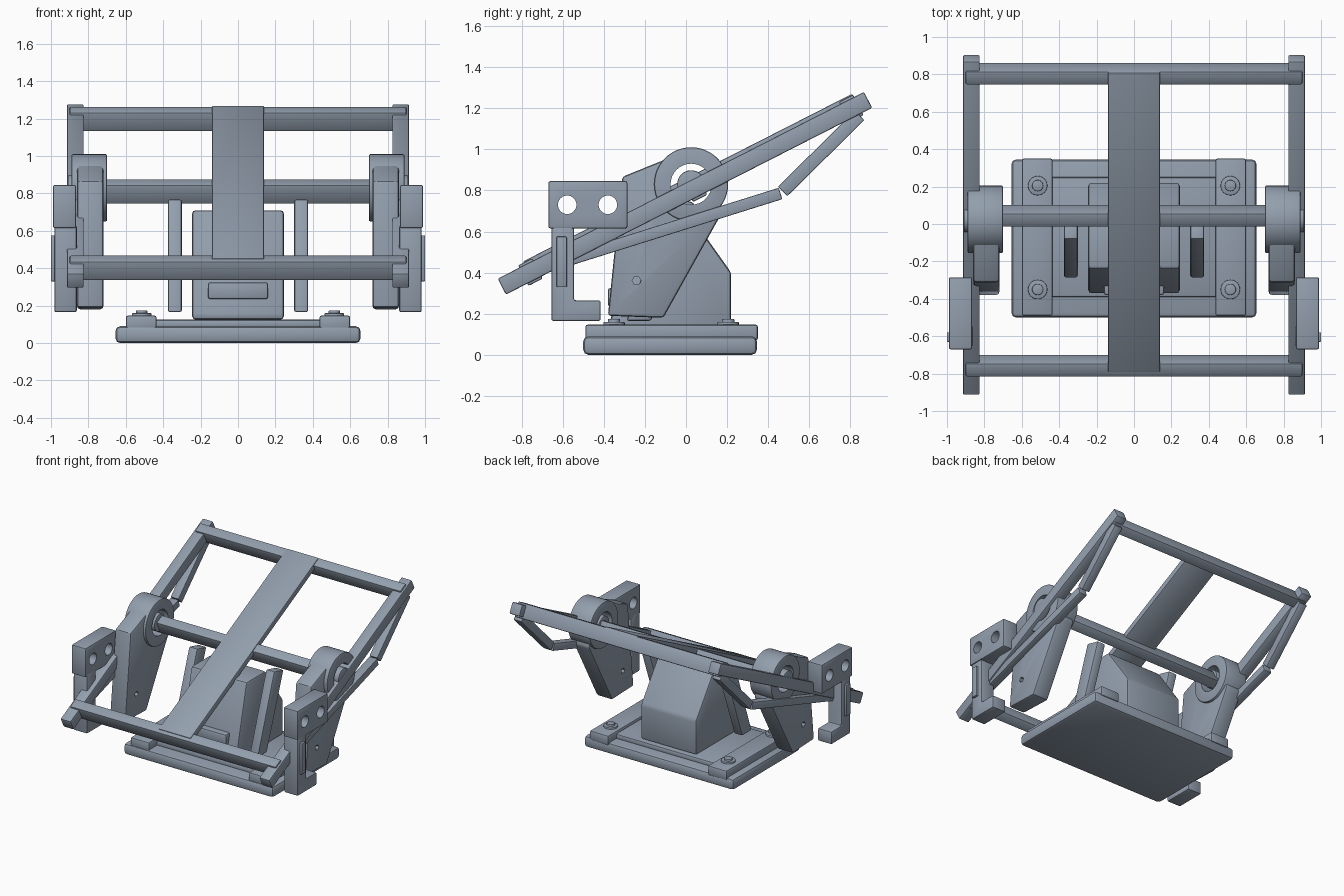
import bpy, bmesh
from math import sin, cos, pi, radians
from mathutils import Vector

if "Cube" in bpy.data.objects:
    bpy.data.objects.remove(bpy.data.objects["Cube"])

steel = bpy.data.materials.new("blue_grey_steel")
steel.use_nodes = True
steel.diffuse_color = (0.29, 0.345, 0.42, 1)
steel.node_tree.nodes["Principled BSDF"].inputs["Base Color"].default_value = steel.diffuse_color


def finish(name, bm, bevel, cutters=()):
    bmesh.ops.recalc_face_normals(bm, faces=bm.faces)
    mesh = bpy.data.meshes.new(name)
    bm.to_mesh(mesh)
    bm.free()
    mesh.materials.append(steel)
    obj = bpy.data.objects.new(name, mesh)
    bpy.context.collection.objects.link(obj)
    bpy.ops.object.select_all(action='DESELECT')
    obj.select_set(True)
    bpy.context.view_layer.objects.active = obj
    if bevel:
        mod = obj.modifiers.new("edge", 'BEVEL')
        mod.width, mod.segments, mod.limit_method = bevel, 2, 'ANGLE'
        mod.angle_limit = radians(20)
        bpy.ops.object.modifier_apply(modifier="edge")
    for cutter in cutters:
        mod = obj.modifiers.new("hole", 'BOOLEAN')
        mod.operation, mod.solver, mod.object = 'DIFFERENCE', 'EXACT', cutter
        bpy.ops.object.modifier_apply(modifier="hole")
        bpy.data.objects.remove(cutter)
    bpy.ops.object.shade_smooth_by_angle(angle=radians(25))
    return obj


def prism(name, profile, x0, x1, bevel=0.012, cutters=()):
    """Extrude a side profile of (y, z) points from x0 to x1."""
    bm = bmesh.new()
    face = bm.faces.new([bm.verts.new((x0, y, z)) for y, z in profile])
    top = bmesh.ops.extrude_face_region(bm, geom=[face])
    verts = [v for v in top["geom"] if isinstance(v, bmesh.types.BMVert)]
    bmesh.ops.translate(bm, verts=verts, vec=(x1 - x0, 0, 0))
    return finish(name, bm, bevel, cutters)


def rect(y0, y1, z0, z1):
    return [(y0, z0), (y1, z0), (y1, z1), (y0, z1)]


def disc(y, z, r, n=48):
    return [(y + r * cos(2 * pi * i / n), z + r * sin(2 * pi * i / n)) for i in range(n)]


def strut(a, b, width):
    a, b = Vector(a), Vector(b)
    side = (b - a).normalized().orthogonal() * width / 2
    return [a - side, b - side, b + side, a + side]


TILT = radians(27)


def tilted(u0, u1, v0, v1):
    """Rectangle in the plane of the sloping frame."""
    return [(-0.005 + u * cos(TILT) - v * sin(TILT), 0.786 + u * sin(TILT) + v * cos(TILT))
            for u, v in rect(u0, u1, v0, v1)]


# Base
prism("base_plate", rect(-0.5, 0.345, 0, 0.09), -0.655, 0.655, 0.025)
prism("base_deck", rect(-0.39, 0.25, 0.08, 0.125), -0.45, 0.45)

# Central housing with front ledge
prism("housing", [(-0.37, 0.125), (0.22, 0.125), (0.22, 0.40), (0, 0.71), (-0.24, 0.71),
                  (-0.37, 0.16)], -0.245, 0.245, 0.018)
prism("housing_ledge", rect(-0.38, -0.3, 0.235, 0.325), -0.16, 0.16)

# Sloping frame crossbars and centre plank
for label, u, reach in (("front", -0.844, 0.9), ("middle", 0.055, 0.75), ("back", 0.908, 0.9)):
    prism(label + "_crossbar", tilted(u - 0.039, u + 0.039, -0.056, 0.056), -reach, reach, 0.008)
prism("centre_plank", tilted(-0.855, 0.945, 0.015, 0.062), -0.14, 0.14, 0.008)

HUB = (0.025, 0.83)
for side, s in (("left", 1), ("right", -1)):
    def part(name, profile, x0, x1, bevel=0.012, cutters=()):
        return prism(side + "_" + name, profile, s * x0, s * x1, bevel, cutters)

    def hole(y, z, r, x0=0.5, x1=1.2, n=32):
        cutter = part("cutter", disc(y, z, r, n), x0, x1, 0)
        cutter.hide_render = True
        return cutter

    # Base rails and bolts
    part("base_rail", rect(-0.49, 0.35, 0.07, 0.147), 0.435, 0.6)
    for label, y in (("front", -0.35), ("back", 0.205)):
        for kind, r, top in (("washer", 0.052, 0.16), ("bolt", 0.03, 0.175)):
            bm = bmesh.new()
            bmesh.ops.create_cone(bm, cap_ends=True, segments=24, radius1=r, radius2=r, depth=0.05)
            bmesh.ops.translate(bm, verts=bm.verts, vec=(s * 0.515, y, top - 0.025))
            finish(f"{side}_{label}_{kind}", bm, 0.004)

    # Leaning fin beside the housing
    part("fin", [(-0.29, 0.165), (-0.17, 0.165), (0.04, 0.74), (-0.08, 0.77)], 0.30, 0.375)

    # Leg with bearing drum and hub
    part("leg", [(-0.38, 0.19), (-0.11, 0.18), (0.18, 0.70), (0.12, 0.94), (-0.09, 0.955),
                 (-0.31, 0.866)], 0.72, 0.86, 0.015,
         [hole(*HUB, 0.1), hole(-0.24, 0.36, 0.022, n=6)])
    part("drum", disc(*HUB, 0.18), 0.7, 0.89, 0.008, [hole(*HUB, 0.1)])
    part("hub", disc(*HUB, 0.068, 32), 0.7, 0.91, 0.006)

    # Sloping side rail with braces beneath
    part("side_rail", tilted(-1, 1, -0.0435, 0.0435), 0.825, 0.915, 0.008)
    part("lower_brace", strut((-0.72, 0.415), (0.46, 0.785), 0.058), 0.835, 0.905, 0.006)
    part("rear_brace", strut((0.47, 0.795), (0.845, 1.165), 0.065), 0.835, 0.905, 0.006)

    # Hooked front bracket
    part("bracket_block", rect(-0.67, -0.285, 0.615, 0.845), 0.865, 0.99, 0.01,
         [hole(-0.578, 0.73, 0.045), hole(-0.38, 0.73, 0.045)])
    part("bracket_hook", [(-0.655, 0.165), (-0.415, 0.165), (-0.415, 0.265), (-0.545, 0.265),
                          (-0.545, 0.63), (-0.655, 0.63)], 0.862, 0.982, 0.01)
    part("bracket_plate", rect(-0.63, -0.58, 0.33, 0.575), 0.96, 1.0, 0.004)
